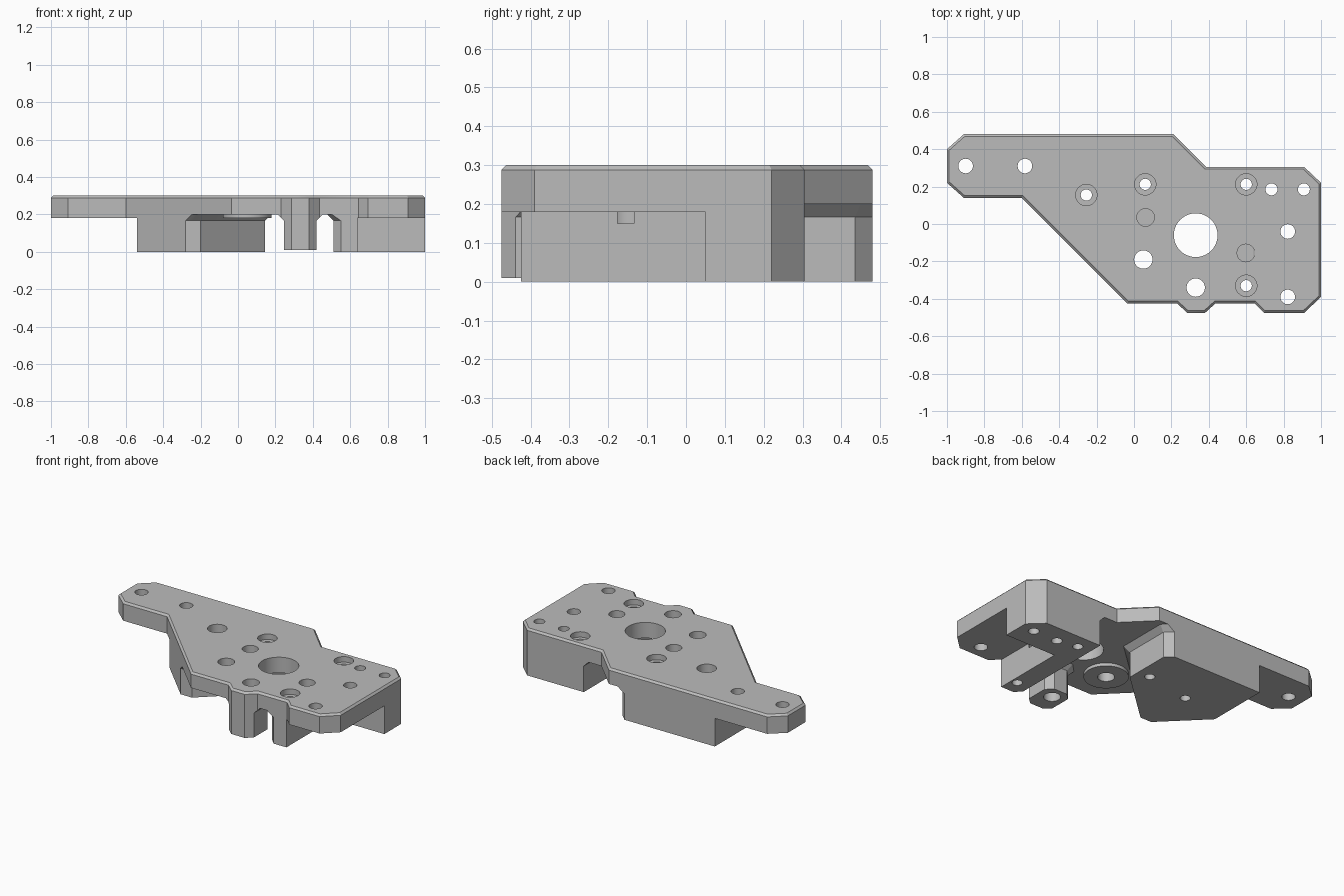
import bpy, bmesh, math
from mathutils import Vector

cube = bpy.data.objects.get("Cube")
if cube:
    bpy.data.objects.remove(cube, do_unlink=True)

grey = bpy.data.materials.new("plain grey")
grey.use_nodes = True
GREY = (0.5, 0.5, 0.5, 1)
grey.diffuse_color = GREY
grey.node_tree.nodes["Principled BSDF"].inputs["Base Color"].default_value = GREY


def inset(points, d):
    """Shrink a counter-clockwise outline by d with mitred corners."""
    pts = [Vector(p) for p in points]
    result = []
    for i, p in enumerate(pts):
        a = (p - pts[i - 1]).normalized()
        b = (pts[(i + 1) % len(pts)] - p).normalized()
        na, nb = Vector((-a.y, a.x)), Vector((-b.y, b.x))
        result.append(p + (na + nb) * d / (1 + na.dot(nb)))
    return result


def loft(name, points, layers):
    """Solid from one outline, given (height, inset) layers from the bottom up."""
    bm = bmesh.new()
    rings = [[bm.verts.new((p.x, p.y, z)) for p in inset(points, d)] for z, d in layers]
    n = len(points)
    for low, high in zip(rings, rings[1:]):
        for i in range(n):
            j = (i + 1) % n
            bm.faces.new((low[i], low[j], high[j], high[i]))
    bm.faces.new(rings[0][::-1])
    bm.faces.new(rings[-1])
    mesh = bpy.data.meshes.new(name)
    bm.to_mesh(mesh)
    bm.free()
    mesh.materials.append(grey)
    ob = bpy.data.objects.new(name, mesh)
    bpy.context.scene.collection.objects.link(ob)
    return ob


def box(name, x0, x1, y0, y1, z0, z1):
    return loft(name, [(x0, y0), (x1, y0), (x1, y1), (x0, y1)], [(z0, 0), (z1, 0)])


def disc(name, x, y, r, z0, z1, sides=40):
    turn = [2 * math.pi * i / sides for i in range(sides)]
    ring = [(x + r * math.cos(t), y + r * math.sin(t)) for t in turn]
    return loft(name, ring, [(z0, 0), (z1, 0)])


def combine(target, tool, operation="DIFFERENCE"):
    tool.hide_render = True
    mod = target.modifiers.new("shape", "BOOLEAN")
    mod.operation, mod.solver, mod.object = operation, "EXACT", tool
    bpy.context.view_layer.objects.active = target
    bpy.ops.object.modifier_apply(modifier=mod.name)
    bpy.data.objects.remove(tool, do_unlink=True)


# Full-height body with a chamfered top edge
outline = [(-1, .4), (-1, .22), (-.91, .14), (-.6, .14), (-.035, -.425), (.23, -.425),
           (.285, -.475), (.38, -.475), (.435, -.425), (.645, -.425), (.695, -.475),
           (.91, -.475), (1, -.39), (1, .22), (.91, .305), (.385, .305), (.21, .48), (-.91, .48)]
body = loft("mounting_plate", outline, [(0, 0), (.288, 0), (.3, .012)])

# Recesses under the two ends
combine(body, box("left_recess", -1.2, -.54, -.2, .7, -.1, .18))
combine(body, box("right_recess", .64, 1.2, -.7, .05, -.1, .18))

# Middle channel with a sloped ceiling edge, running around the front post
channel = [(-.6, -.7), (.245, -.7), (.245, -.3), (.285, -.26), (.38, -.26), (.42, -.3),
           (.42, -.7), (.6, -.7), (.6, -.475), (.51, -.385), (.51, .7), (0, .7),
           (0, .58), (.145, .435), (.145, .135), (-.2, -.18), (-.6, -.18)]
combine(body, loft("channel", channel, [(-.1, 0), (.166, 0), (.2, .034)]))
combine(body, box("post_trim", .2, .46, -.6, -.2, -.1, .01))

# Round boss under the plate
combine(body, disc("boss", .05, -.19, .13, .18, .25), "UNION")

# Through holes: x, y, radius
for x, y, r in [(-.9, .31, .039), (-.583, .31, .039), (.33, -.06, .117), (.05, -.19, .049),
                (.33, -.34, .049), (.735, .185, .032), (.908, .185, .032),
                (.822, -.04, .039), (.822, -.39, .039)]:
    combine(body, disc("hole", x, y, r, -.1, .4))

# Stepped screw holes: x, y, floor of the wide part
for x, y, floor in [(-.255, .155, .15), (.06, .212, .265), (.6, .212, .265), (.6, -.33, .265)]:
    combine(body, disc("screw_head", x, y, .057, floor, .4))
    combine(body, disc("screw_hole", x, y, .03, -.1, .4))

# Blind holes
for x, y, floor in [(.062, .035, .22), (.598, -.155, .15)]:
    combine(body, disc("blind_hole", x, y, .047, floor, .4))

# Smooth hole walls, sharp edges elsewhere
bpy.ops.object.select_all(action="DESELECT")
body.select_set(True)
bpy.context.view_layer.objects.active = body
bpy.ops.object.shade_smooth_by_angle(angle=math.radians(30))
